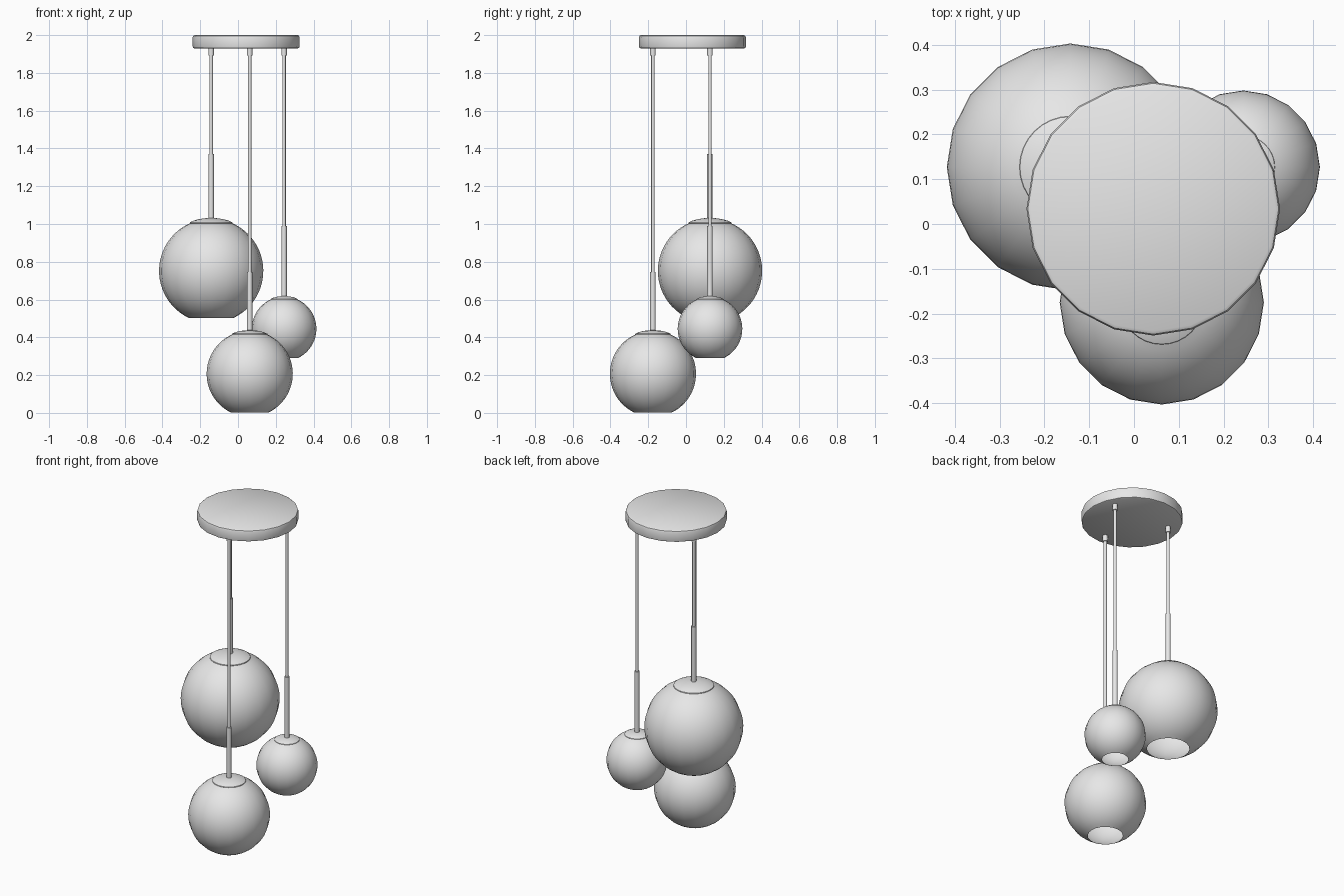
import bpy, bmesh, math

if "Cube" in bpy.data.objects:
    bpy.data.objects.remove(bpy.data.objects["Cube"])

grey = bpy.data.materials.new("light_grey")
grey.diffuse_color = (0.8, 0.8, 0.8, 1)
grey.use_nodes = True
grey.node_tree.nodes["Principled BSDF"].inputs["Base Color"].default_value = grey.diffuse_color


def lathe(name, profile, x, y, z, sides=20):
    """Spin a list of (radius, height) points around a vertical axis."""
    bm = bmesh.new()
    rings = []
    for r, h in profile:
        if r == 0:
            rings.append([bm.verts.new((0, 0, h))] * sides)
        else:
            rings.append([bm.verts.new((r * math.cos(2 * math.pi * i / sides),
                                        r * math.sin(2 * math.pi * i / sides), h))
                          for i in range(sides)])
    for lo, hi in zip(rings, rings[1:]):
        for i in range(sides):
            j = (i + 1) % sides
            bm.faces.new(list(dict.fromkeys((lo[i], lo[j], hi[j], hi[i]))))
    mesh = bpy.data.meshes.new(name)
    bm.to_mesh(mesh)
    bm.free()
    mesh.materials.append(grey)
    ob = bpy.data.objects.new(name, mesh)
    ob.location = (x, y, z)
    bpy.context.collection.objects.link(ob)
    bpy.ops.object.select_all(action='DESELECT')
    ob.select_set(True)
    bpy.context.view_layer.objects.active = ob
    bpy.ops.object.shade_smooth_by_angle(angle=math.radians(35))
    return ob


def rod(name, r, z0, z1, x, y):
    return lathe(name, [(0, z0), (r, z0), (r, z1), (0, z1)], x, y, 0, 12)


# ceiling canopy with softened rims
R = 0.283
lathe("ceiling_canopy", [(0, 1.93), (R - 0.008, 1.93), (R - 0.002, 1.933), (R, 1.94),
                         (R, 1.988), (R - 0.003, 1.996), (R - 0.01, 2.0), (0, 2.0)],
      0.043, 0.034, 0)

# pendants: name, x, y, globe centre height, globe radius, stem top
pendants = [("large", -0.142, 0.127, 0.752, 0.276, 1.37),
            ("small", 0.244, 0.127, 0.445, 0.171, 0.99),
            ("medium", 0.062, -0.175, 0.207, 0.228, 0.745)]

for name, x, y, z, r, stem_top in pendants:
    # globe, open at the bottom
    a0, a1, n = math.radians(-64.5), math.radians(67), 24
    angles = [a0 + (a1 - a0) * i / n for i in range(n + 1)]
    lathe(name + "_globe", [(r * math.cos(a), r * math.sin(a)) for a in angles], x, y, z)
    # shallow domed cap
    cap = [(0.405, 0.908), (0.412, 0.915), (0.408, 0.93), (0.34, 0.962),
           (0.25, 0.988), (0.13, 1.008), (0, 1.014)]
    lathe(name + "_cap", [(a * r, b * r) for a, b in cap], x, y, z, 32)
    # stem, cord and cord grip
    rod(name + "_stem", 0.0145, z + r, stem_top, x, y)
    rod(name + "_cord", 0.009, stem_top - 0.01, 1.93, x, y)
    rod(name + "_cord_grip", 0.0145, 1.893, 1.932, x, y)
